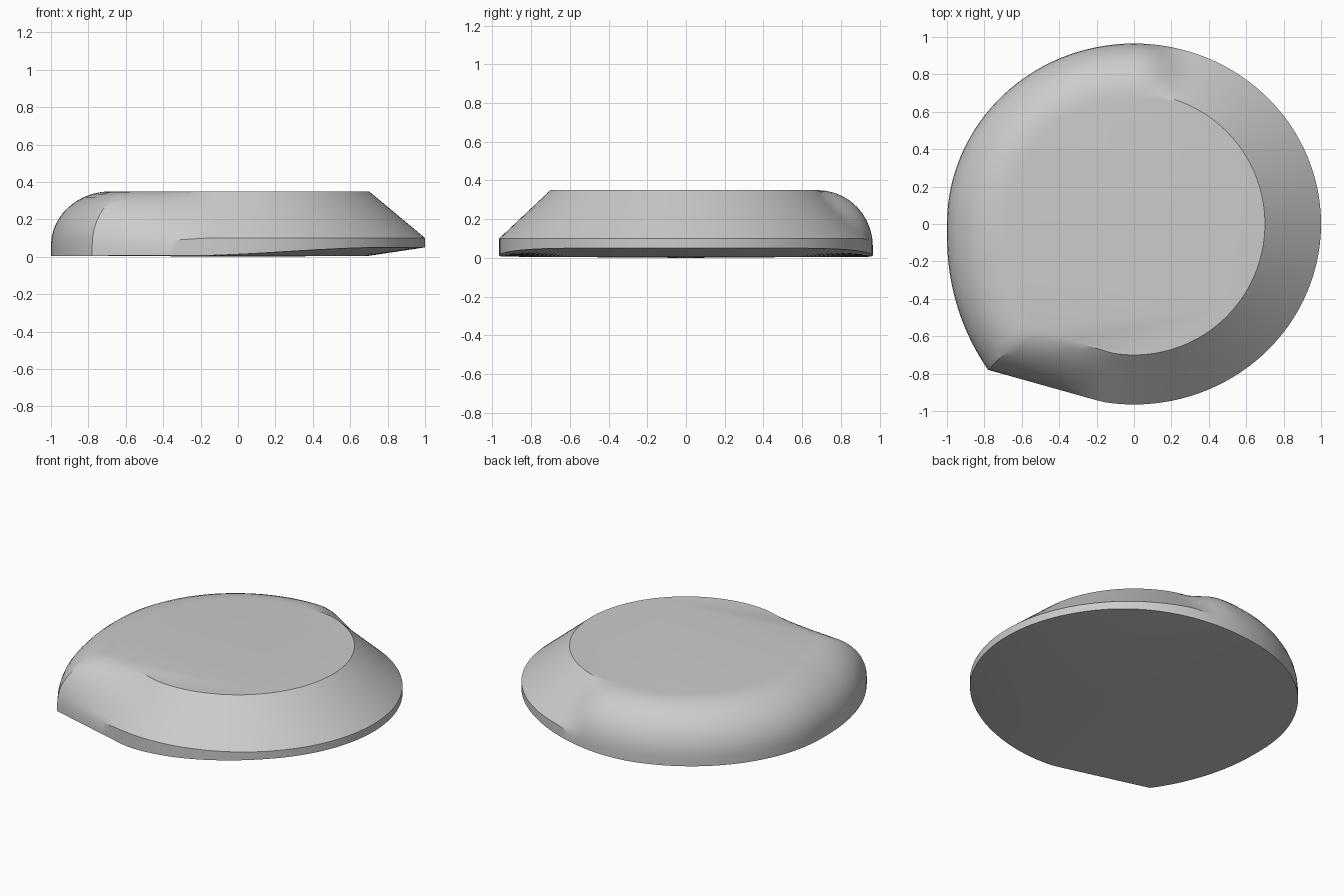
import bpy, bmesh, math
from mathutils import Vector

cube = bpy.data.objects.get("Cube")
if cube:
    bpy.data.objects.remove(cube)

HEIGHT, STEPS = 0.35, 10
CORNER, TANGENT = 225, 260    # pointed corner, and where its flat flank meets the rim


def smooth(a, b, v):
    t = max(0, min(1, (v - a) / (b - a)))
    return t * t * (3 - 2 * t)


def rim_radius(deg):
    """Oval outline that swells into a point at the corner."""
    a = math.radians(deg)
    r = 1 / math.hypot(math.cos(a), math.sin(a) / 0.965)
    if 180 < deg <= CORNER:
        t = (deg - 180) / 45
        r = 1 + 0.103 * t ** 1.5
    return r


def section(deg):
    """Side section at one angle: straight chamfer or rounded shoulder."""
    a = math.radians(deg)
    out = Vector((math.cos(a), math.sin(a), 0))
    rim = rim_radius(deg)
    round_amount = smooth(70, 88, deg) if deg <= CORNER else 0
    round_top = 0.68 + 0.1 * smooth(195, CORNER, deg)
    low = 0.005 + 0.045 * smooth(-0.3, 0.8, rim * out.x)
    points = [out * 0.7 + Vector((0, 0, 0.005)), out * rim + Vector((0, 0, low))]
    for i in range(STEPS + 1):
        t = i / STEPS
        q = t * math.pi / 2
        chamfer = Vector((rim + (0.7 - rim) * t, 0.1 + (HEIGHT - 0.1) * t))
        shoulder = Vector((round_top + (rim - round_top) * math.cos(q),
                           0.06 + (HEIGHT - 0.06) * math.sin(q)))
        p = chamfer.lerp(shoulder, round_amount)
        points.append(out * p.x + Vector((0, 0, p.y)))
    return points


# Sections around the body, with a straight flank beside the corner
sections = []
for deg in range(0, 360, 3):
    if CORNER < deg < TANGENT:
        t = (deg - CORNER) / (TANGENT - CORNER)
        pair = zip(section(CORNER), section(TANGENT))
        sections.append([p.lerp(q, t) for p, q in pair])
    else:
        sections.append(section(deg))

# Skin the sections
bm = bmesh.new()
rings = [[bm.verts.new(p) for p in s] for s in sections]
for i, ring in enumerate(rings):
    after = rings[(i + 1) % len(rings)]
    for j in range(len(ring) - 1):
        bm.faces.new((ring[j], after[j], after[j + 1], ring[j + 1]))

# Flat top and very slightly domed base
bm.faces.new([r[-1] for r in rings])
base = bm.verts.new((0, 0, 0))
for i, ring in enumerate(rings):
    bm.faces.new((base, rings[(i + 1) % len(rings)][0], ring[0]))
bmesh.ops.recalc_face_normals(bm, faces=bm.faces)

mesh = bpy.data.meshes.new("keycap_body")
bm.to_mesh(mesh)
bm.free()
body = bpy.data.objects.new("pointed_disc_body", mesh)
bpy.context.collection.objects.link(body)

# Material
grey = bpy.data.materials.new("light_grey")
grey.use_nodes = True
colour = (0.6, 0.6, 0.6, 1)
grey.diffuse_color = colour
grey.node_tree.nodes["Principled BSDF"].inputs["Base Color"].default_value = colour
mesh.materials.append(grey)

bpy.ops.object.select_all(action="DESELECT")
body.select_set(True)
bpy.context.view_layer.objects.active = body
bpy.ops.object.shade_smooth_by_angle(angle=math.radians(30))
